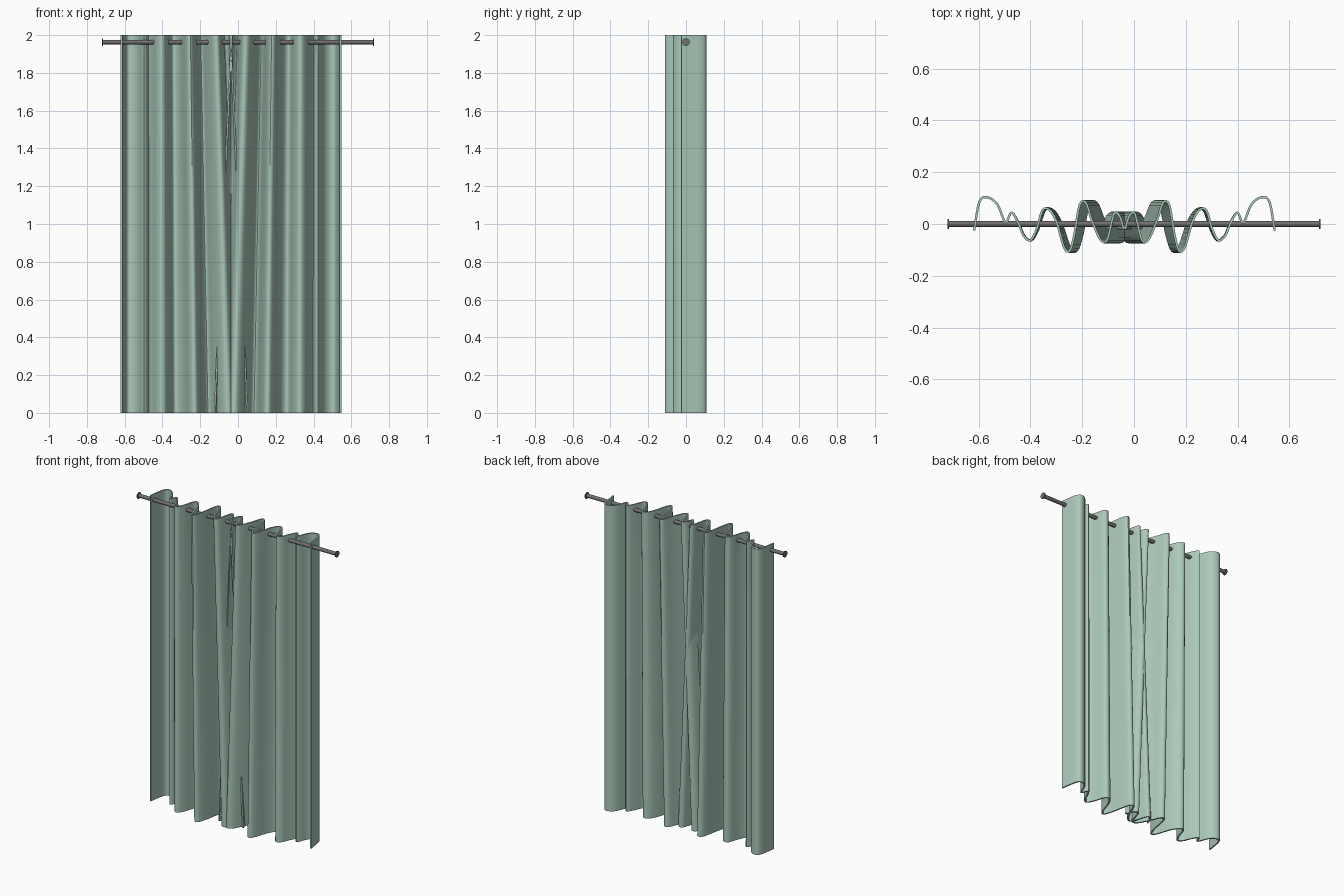
import bpy, bmesh, math
from mathutils import Vector

if "Cube" in bpy.data.objects:
    bpy.data.objects.remove(bpy.data.objects["Cube"])

MID = -0.037          # line where the two panels meet
H = 2.0

def material(name, col):
    m = bpy.data.materials.new(name)
    m.diffuse_color = (*col, 1)
    m.use_nodes = True
    m.node_tree.nodes["Principled BSDF"].inputs["Base Color"].default_value = m.diffuse_color
    return m

green = material("sage green cloth", (0.41, 0.58, 0.49))
grey = material("dark grey metal", (0.17, 0.16, 0.165))

# fold line of the left panel seen from above, outer edge to inner edge
FOLDS = [(-.617, -.025), (-.597, .085), (-.566, .103), (-.527, .075), (-.496, .005),
         (-.473, .045), (-.445, 0), (-.426, -.045), (-.40, -.063), (-.376, -.02),
         (-.353, .053), (-.325, .053), (-.298, .005), (-.27, -.09), (-.248, -.103),
         (-.23, -.04), (-.21, .073), (-.186, .082), (-.163, .015), (-.13, -.06),
         (-.105, -.063), (-.088, .0), (-.075, .043), (-.055, .03), (-.04, -.02)]

def smooth_path(pts, n=4):
    p = [Vector(q) for q in pts]
    p = [2 * p[0] - p[1]] + p + [2 * p[-1] - p[-2]]
    out = []
    for i in range(1, len(p) - 2):
        a, b, c, d = p[i - 1:i + 3]
        for k in range(n):
            t = k / n
            out.append(0.5 * (2 * b + (c - a) * t + (2 * a - 5 * b + 4 * c - d) * t * t
                              + (3 * b - a - 3 * c + d) * t ** 3))
    return out + [p[-2]]

def cylinder(name, x0, x1, ry, rz, z, mat, sides=24):
    bm = bmesh.new()
    bmesh.ops.create_cone(bm, cap_ends=True, segments=sides, radius1=1, radius2=1, depth=1)
    for v in bm.verts:
        x, y, h = v.co
        v.co = ((x0 + x1) / 2 + h * (x1 - x0), y * ry, z + x * rz)
    bmesh.ops.recalc_face_normals(bm, faces=bm.faces)
    me = bpy.data.meshes.new(name)
    bm.to_mesh(me)
    bm.free()
    ob = bpy.data.objects.new(name, me)
    bpy.context.collection.objects.link(ob)
    me.materials.append(mat)
    return ob

def activate(ob):
    bpy.ops.object.select_all(action='DESELECT')
    ob.select_set(True)
    bpy.context.view_layer.objects.active = ob

# long cutter that opens the rod holes in every fold
cutter = cylinder("hole_cutter", -1, 1, 0.025, 0.033, 1.953, green)
cutter.hide_render = True

def panel(name, side):
    path = smooth_path(FOLDS)
    rows = (0, 0.5, 1.0, 1.5, 1.85, H)
    bm = bmesh.new()
    grid = []
    for z in rows:
        row = []
        for p in path:
            w = max(0, (p.x + 0.5) / 0.46)
            x = p.x + 0.09 * w * w * (1 - z / H)      # hem drifts to the middle
            if side > 0:
                x = 2 * MID - x
            row.append(bm.verts.new((x, p.y, z)))
        grid.append(row)
    for a, b in zip(grid, grid[1:]):
        for i in range(len(path) - 1):
            bm.faces.new((a[i], a[i + 1], b[i + 1], b[i]))
    bmesh.ops.recalc_face_normals(bm, faces=bm.faces)
    me = bpy.data.meshes.new(name)
    bm.to_mesh(me)
    bm.free()
    ob = bpy.data.objects.new(name, me)
    bpy.context.collection.objects.link(ob)
    me.materials.append(green)
    s = ob.modifiers.new("cloth", 'SOLIDIFY')
    s.thickness, s.offset = 0.009, 0
    b = ob.modifiers.new("holes", 'BOOLEAN')
    b.operation, b.solver, b.object = 'DIFFERENCE', 'EXACT', cutter
    activate(ob)
    for m in ("cloth", "holes"):
        bpy.ops.object.modifier_apply(modifier=m)
    bpy.ops.object.shade_smooth_by_angle(angle=math.radians(40))

panel("left_curtain", -1)
panel("right_curtain", 1)
bpy.data.objects.remove(cutter)

# rod with end discs
for name, x0, x1, r in (("rod", -0.718, 0.718, 0.012),
                        ("left_end_disc", -0.72, -0.714, 0.02),
                        ("right_end_disc", 0.714, 0.72, 0.02)):
    activate(cylinder(name, x0, x1, r, r, 1.963, grey))
    bpy.ops.object.shade_smooth_by_angle(angle=math.radians(40))
